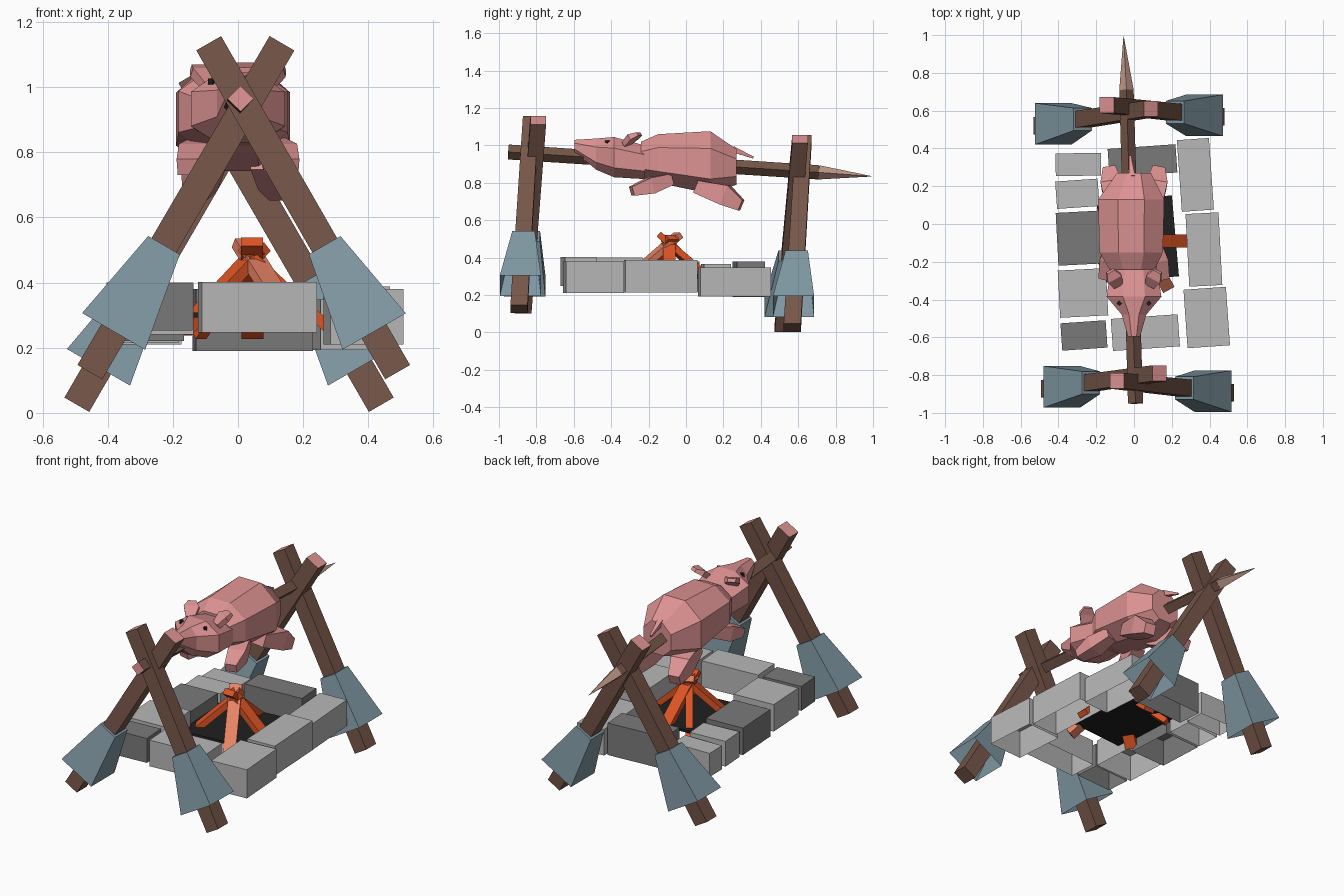
import bpy, bmesh, math
from mathutils import Vector, Matrix

if "Cube" in bpy.data.objects:
    bpy.data.objects.remove(bpy.data.objects["Cube"], do_unlink=True)


def material(name, srgb):
    col = [((c / 255 + 0.055) / 1.055) ** 2.4 for c in srgb] + [1]
    m = bpy.data.materials.new(name)
    m.use_nodes = True
    m.diffuse_color = col
    m.node_tree.nodes["Principled BSDF"].inputs["Base Color"].default_value = col
    return m


pink = material("pink", (222, 147, 147))
bark = material("brown bark", (118, 86, 73))
tan = material("pale tip wood", (196, 156, 140))
slate = material("slate blue", (128, 152, 163))
light = material("light grey", (184, 184, 184))
dark = material("dark grey", (122, 122, 122))
black = material("charcoal", (32, 32, 32))
orange = material("orange", (222, 84, 36))
salmon = material("salmon", (230, 130, 100))

SQUARE = [(1, 1), (-1, 1), (-1, -1), (1, -1)]
DIAMOND = [(1, 0), (0, 1), (-1, 0), (0, -1)]
OCTAGON = [(.4, 1), (-.4, 1), (-1, .45), (-1, -.53), (-.45, -1), (.45, -1), (1, -.53), (1, .45)]


def finish(name, bm, mats):
    bmesh.ops.recalc_face_normals(bm, faces=bm.faces)
    me = bpy.data.meshes.new(name)
    bm.to_mesh(me)
    bm.free()
    ob = bpy.data.objects.new(name, me)
    for m in mats:
        me.materials.append(m)
    bpy.context.collection.objects.link(ob)
    return ob


def loft(name, rings, mats, profile=SQUARE, ref=(0, 0, 1), axis=None, open_end=False):
    """Skin rings of (centre, half width, half height); a second material colours the first cap."""
    bm = bmesh.new()
    d = Vector(axis or Vector(rings[-1][0]) - Vector(rings[0][0])).normalized()
    up = (Vector(ref) - Vector(ref).dot(d) * d).normalized()
    side = d.cross(up)
    loops = [[bm.verts.new(Vector(c) + side * px * w + up * py * h) for px, py in profile]
             for c, w, h in rings]
    n = len(profile)
    for a, b in zip(loops, loops[1:]):
        for i in range(n):
            bm.faces.new((a[i], a[(i + 1) % n], b[(i + 1) % n], b[i]))
    first = bm.faces.new(loops[0])
    first.material_index = len(mats) - 1
    if not open_end:
        bm.faces.new(loops[-1])
    return finish(name, bm, mats)


def block(name, centre, size, mat, angle=0, open_bottom=False):
    bm = bmesh.new()
    bmesh.ops.create_cube(bm, size=1)
    if open_bottom:
        bmesh.ops.delete(bm, geom=[min(bm.faces, key=lambda f: f.calc_center_median().z)],
                         context='FACES_ONLY')
    mtx = (Matrix.Translation(centre) @ Matrix.Rotation(math.radians(angle), 4, 'Z')
           @ Matrix.Diagonal((*size, 1)))
    bmesh.ops.transform(bm, matrix=mtx, verts=bm.verts)
    return finish(name, bm, [mat])


# Crossed support poles with hollow slate sleeves near the feet
poles = [("front_left", (-.09, -.83, 1.135), (.49, -.893, .125), .515, .25),
         ("front_right", (.135, -.79, 1.135), (-.455, -.872, .125), .515, .25),
         ("back_left", (-.145, .63, 1.035), (.44, .568, .025), .41, .14),
         ("back_right", (.09, .61, 1.035), (-.495, .52, .025), .41, .14)]
for name, top, foot, z_high, z_low in poles:
    a, b = Vector(top), Vector(foot)
    flat = (b.x - a.x, 0, b.z - a.z)
    at = lambda z: a.lerp(b, (a.z - z) / (a.z - b.z))
    loft(name + "_pole", [(a, .044, .042), (b, .044, .046)], [bark, pink], ref=(0, 1, 0), axis=flat)
    loft(name + "_sleeve", [(at(z_high), .056, .06), (at(z_low), .112, .11)], [slate],
         ref=(0, 1, 0), axis=flat, open_end=True)

# Roasting spit and its sharpened tip
spit_end = (-.04, .71, .856)
loft("spit", [((.008, -.95, .965), .04, .04), (spit_end, .038, .038)], [bark, pink], DIAMOND)
loft("spit_tip", [(spit_end, .038, .038), ((-.055, .993, .835), .001, .001)], [tan], DIAMOND)


# Pig body and head, as (y, low z, high z, half width, centre x)
def pig_part(name, rows):
    rings = [((x, y, (lo + hi) / 2), w, (hi - lo) / 2) for y, lo, hi, w, x in rows]
    loft(name, rings, [pink], OCTAGON, axis=(0, 1, 0))


pig_part("pig_body", [(-.24, .83, 1.02, .12, -.01), (-.15, .80, 1.06, .168, -.015),
                      (.13, .742, 1.076, .175, -.015), (.27, .79, .98, .09, 0)])
pig_part("pig_head", [(-.22, .82, 1.0, .12, 0), (-.385, .83, 1.045, .145, 0),
                      (-.48, .87, 1.037, .065, 0), (-.595, .965, 1.03, .033, 0)])
loft("pig_tail", [((-.01, .25, .98), .016, .016), ((-.02, .36, .935), .005, .005)], [pink])

# Legs, ears and eyes on both sides
for s, label in ((1, "left"), (-1, "right")):
    loft(label + "_front_leg", [((s * .1, -.08, .82), .035, .03), ((s * .13, -.19, .785), .05, .043),
                                ((s * .155, -.29, .755), .033, .025)], [pink])
    loft(label + "_rear_leg", [((s * .09, .06, .78), .05, .035), ((s * .12, .21, .735), .055, .055),
                               ((s * .13, .295, .68), .033, .03)], [pink])
    loft(label + "_ear", [((s * .085, -.325, 1.005), .025, .014), ((s * .105, -.285, 1.045), .042, .017),
                          ((s * .125, -.25, 1.062), .022, .01)], [pink])
    block(label + "_eye", (s * .078, -.42, 1.018), (.02, .018, .018), black, s * 40)

# Ring of hollow hearth stones: centre, size, turn, colour
stones = [((.325, .26, .27), (.17, .38, .155), 4, light), ((.37, -.135, .3), (.175, .385, .175), 3, light),
          ((.385, -.495, .295), (.225, .31, .17), 4, light), ((.06, -.575, .325), (.355, .17, .155), 4, light),
          ((.045, .335, .285), (.36, .15, .19), 4, dark), ((-.295, .315, .28), (.24, .12, .14), 1, light),
          ((-.3, .16, .29), (.225, .145, .15), 4, light), ((-.29, -.075, .3), (.235, .28, .16), 3, dark),
          ((-.27, -.365, .32), (.255, .25, .16), 3, light), ((-.265, -.59, .325), (.24, .145, .145), 4, dark)]
for i, (centre, size, turn, mat) in enumerate(stones):
    block(f"hearth_stone_{i + 1}", centre, size, mat, turn, open_bottom=True)

# Charcoal bed and leaning firewood planks: foot, half width, length past the crossing, colour
block("charcoal_bed", (.02, -.08, .3), (.4, .43, .015), black, 5)
logs = [((.30, -.09, .24), .034, .13, orange), ((.18, -.34, .26), .034, .2, salmon),
        ((-.17, -.22, .25), .034, .14, orange), ((.045, .19, .24), .034, .2, orange),
        ((-.12, .14, .24), .02, .1, orange)]
apex = Vector((.043, -.09, .478))
for i, (foot, w, past, mat) in enumerate(logs):
    top = apex + (apex - Vector(foot)) * past
    loft(f"firewood_{i + 1}", [(top, w, .017), (foot, w, .017)], [mat])
